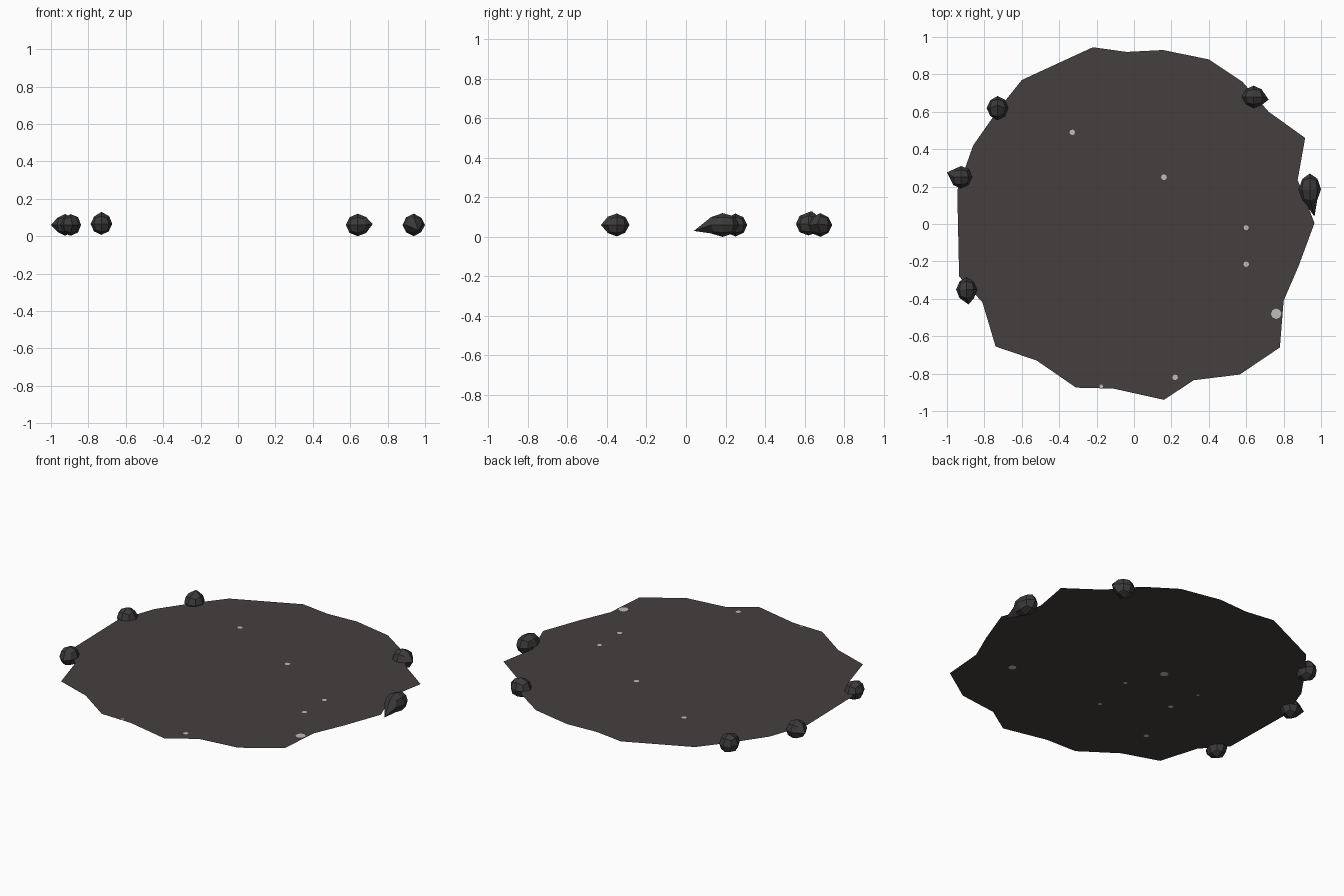
import bpy, bmesh, math, random
from mathutils import Vector

if "Cube" in bpy.data.objects:
    bpy.data.objects.remove(bpy.data.objects["Cube"])

random.seed(4)
Z = 0.06  # height of the flat patch


def material(name, rgb):
    m = bpy.data.materials.new(name)
    m.diffuse_color = (*rgb, 1)
    m.use_nodes = True
    m.node_tree.nodes["Principled BSDF"].inputs["Base Color"].default_value = m.diffuse_color
    return m


ASH = material("ash_grey", (0.060, 0.051, 0.049))
ROCK = material("dark_rock", (0.045, 0.042, 0.042))
PALE = material("pale_fleck", (0.53, 0.51, 0.48))


def finish(bm, name, mat):
    me = bpy.data.meshes.new(name)
    bm.to_mesh(me)
    bm.free()
    me.materials.append(mat)
    ob = bpy.data.objects.new(name, me)
    bpy.context.collection.objects.link(ob)
    return ob


# Ground patch: one flat, irregular outline
outline = [(-.22, .945), (-.60, .77), (-.72, .62), (-.86, .42), (-.945, .18),
           (-.935, -.28), (-.81, -.42), (-.74, -.655), (-.52, -.73), (-.31, -.875),
           (-.11, -.88), (.16, -.94), (.32, -.835), (.565, -.805), (.78, -.66),
           (.80, -.41), (.88, -.225), (.965, .005), (.875, .235), (.915, .46),
           (.72, .60), (.58, .76), (.40, .88), (.155, .93), (-.04, .92)]
bm = bmesh.new()
bm.faces.new([bm.verts.new((x, y, Z)) for x, y in outline])
finish(bm, "ground_patch", ASH)


# Rocks: cube-spheres with a little jitter and one corner pulled to a tip
def rock(name, centre, size, tip):
    bm = bmesh.new()
    bmesh.ops.create_cube(bm, size=2)
    bmesh.ops.subdivide_edges(bm, edges=bm.edges[:], cuts=1, use_grid_fill=True)
    c, s = Vector(centre), Vector(size)
    for v in bm.verts:
        d = v.co.normalized()
        axis = max(abs(k) for k in d) > 0.99
        r = 1.0 if axis else random.uniform(0.92, 1.02)
        v.co = c + Vector((d.x * s.x, d.y * s.y, d.z * s.z)) * r
    t = Vector(tip)
    min(bm.verts, key=lambda v: (v.co - t).length).co = t
    finish(bm, name, ROCK)


rock("rock_back_right", (.64, .68, .06), (.063, .06, .06), (.72, .665, .065))
rock("rock_back_left", (-.73, .62, .065), (.058, .064, .058), (-.73, .635, .13))
rock("rock_left", (-.925, .25, .06), (.06, .06, .058), (-1, .275, .06))
rock("rock_front_left", (-.895, -.35, .06), (.056, .064, .058), (-.885, -.43, .06))
rock("rock_right", (.94, .185, .06), (.06, .085, .06), (.965, .04, .03))


# Pale flecks: tiny flat discs on the upper and lower faces
def fleck(name, x, y, z, r):
    bm = bmesh.new()
    ring = [bm.verts.new((x + r * math.cos(k * math.tau / 8),
                          y + r * math.sin(k * math.tau / 8), z)) for k in range(8)]
    bm.faces.new(ring if z > Z else ring[::-1])
    finish(bm, name, PALE)


upper = [(-.33, .49, .015), (.16, .25, .016), (.60, -.02, .014), (.60, -.215, .015),
         (.76, -.48, .028), (-.175, -.868, .01), (.22, -.82, .015)]
lower = [(.557, -.386, .022), (-.136, .10, .024), (-.035, -.116, .012),
         (-.077, -.385, .012), (-.397, -.156, .015), (-.43, .04, .008),
         (-.50, -.49, .016)]
for i, (x, y, r) in enumerate(upper):
    fleck(f"upper_fleck_{i + 1}", x, y, Z + .002, r)
for i, (x, y, r) in enumerate(lower):
    fleck(f"lower_fleck_{i + 1}", x, y, Z - .002, r)
